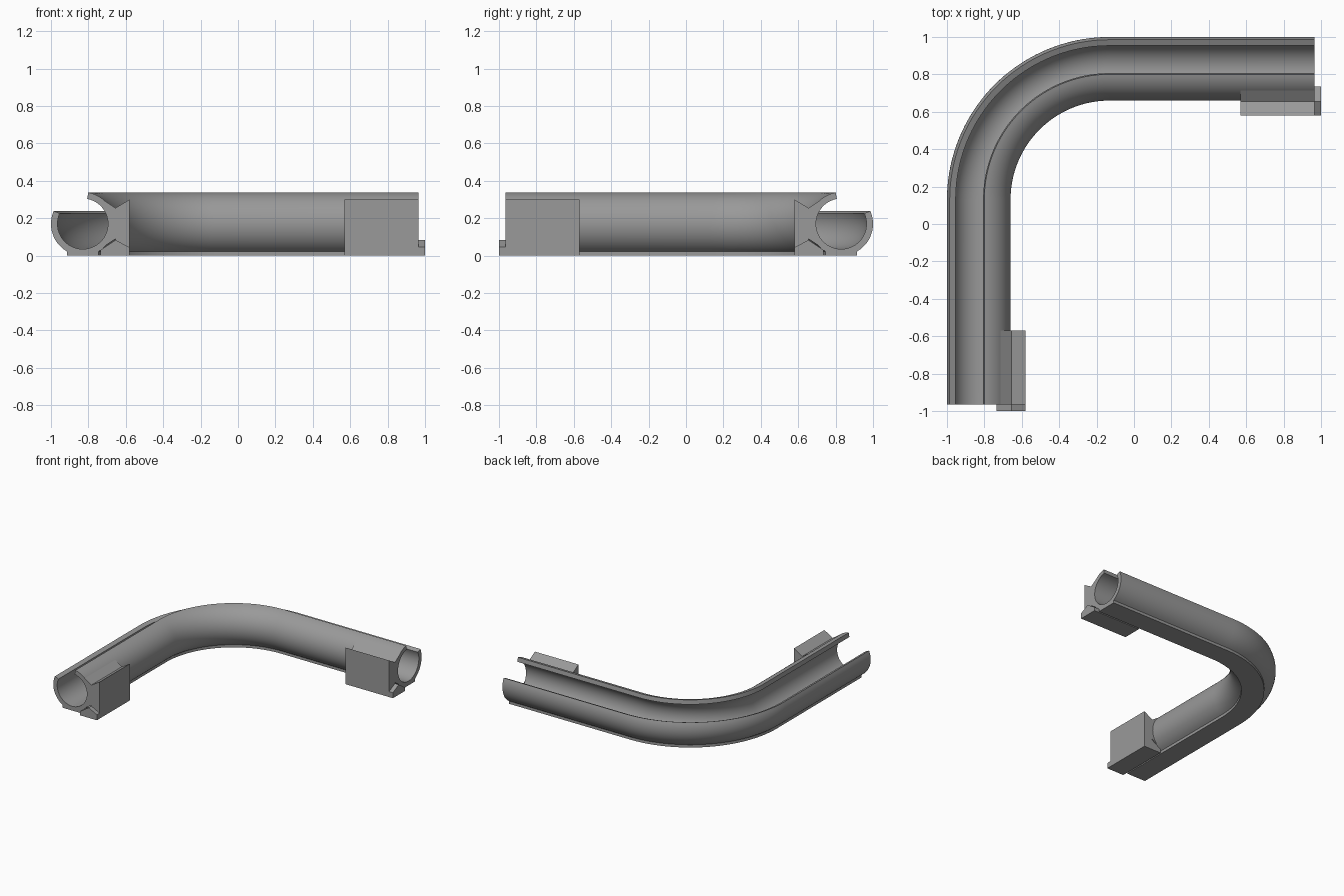
import bpy, bmesh, math
from mathutils import Vector

if "Cube" in bpy.data.objects:
    bpy.data.objects.remove(bpy.data.objects["Cube"])

CX, CZ, RO, RI = -0.83, 0.17, 0.17, 0.135   # tube section centre and radii
END, TIP, BEND = 0.965, 1.0, 0.13           # arm end, tongue tip, bend centre offset

grey = bpy.data.materials.new("grey")
grey.diffuse_color = (0.32, 0.32, 0.32, 1)
grey.use_nodes = True
grey.node_tree.nodes["Principled BSDF"].inputs["Base Color"].default_value = grey.diffuse_color


def arc(r, a0, a1, n):
    """Points of a circular arc around the tube centre, angles in degrees."""
    out = []
    for i in range(n + 1):
        a = math.radians(a0 + (a1 - a0) * i / n)
        out.append((CX + r * math.cos(a), CZ + r * math.sin(a)))
    return out


def loft(name, rings, smooth=False):
    """Skin a list of equal closed rings and cap both ends."""
    bm = bmesh.new()
    vs = [[bm.verts.new(p) for p in ring] for ring in rings]
    n = len(rings[0])
    for a, b in zip(vs, vs[1:]):
        for i in range(n):
            j = (i + 1) % n
            bm.faces.new((a[i], a[j], b[j], b[i]))
    bm.faces.new(vs[0])
    bm.faces.new(vs[-1])
    bmesh.ops.recalc_face_normals(bm, faces=bm.faces)
    mesh = bpy.data.meshes.new(name)
    bm.to_mesh(mesh)
    bm.free()
    mesh.materials.append(grey)
    ob = bpy.data.objects.new(name, mesh)
    bpy.context.collection.objects.link(ob)
    if smooth:
        bpy.ops.object.select_all(action='DESELECT')
        bpy.context.view_layer.objects.active = ob
        ob.select_set(True)
        bpy.ops.object.shade_smooth_by_angle(angle=math.radians(30))
    return ob


def prism(name, profile, y0, y1, other_arm):
    """Extrude an (x, z) profile along an arm; the other arm is its diagonal mirror."""
    rings = [[(-y, -x, z) if other_arm else (x, y, z) for x, z in profile] for y in (y0, y1)]
    return loft(name, rings)


# Curved channel: open tube section with a flat foot, swept round the corner
section = (arc(RO, 156, 240, 14)
           + [(-0.915, 0.0), (-0.745, 0.0)]
           + arc(RO, 300, 440, 24)
           + arc(RI, 440, 156, 44))
rings = [[(x, -END, z) for x, z in section]]
STEPS = 40
for i in range(STEPS + 1):
    a = math.radians(180 - 90 * i / STEPS)
    rings.append([(-BEND + (-BEND - x) * math.cos(a),
                   BEND + (-BEND - x) * math.sin(a), z) for x, z in section])
rings.append([(END, -x, z) for x, z in section])
loft("curved_channel", rings, smooth=True)

# Connector block: V groove on top, thin slit beside the tongue
block = ([(-0.58, 0.0), (-0.58, 0.30), (-0.655, 0.255), (-0.715, 0.295)]
         + arc(0.155, 45, -55, 12)
         + [(-0.745, 0.03), (-0.655, 0.09), (-0.655, 0.08), (-0.735, 0.03), (-0.735, 0.0)])
# Tongue: low roof-shaped lug at the end of each block
tongue = [(-0.58, 0.0), (-0.58, 0.045), (-0.655, 0.083), (-0.735, 0.03), (-0.735, 0.0)]

for other, side in ((False, "front"), (True, "right")):
    prism(side + "_connector_block", block, -END, -0.57, other)
    prism(side + "_tongue", tongue, -TIP, -END, other)
